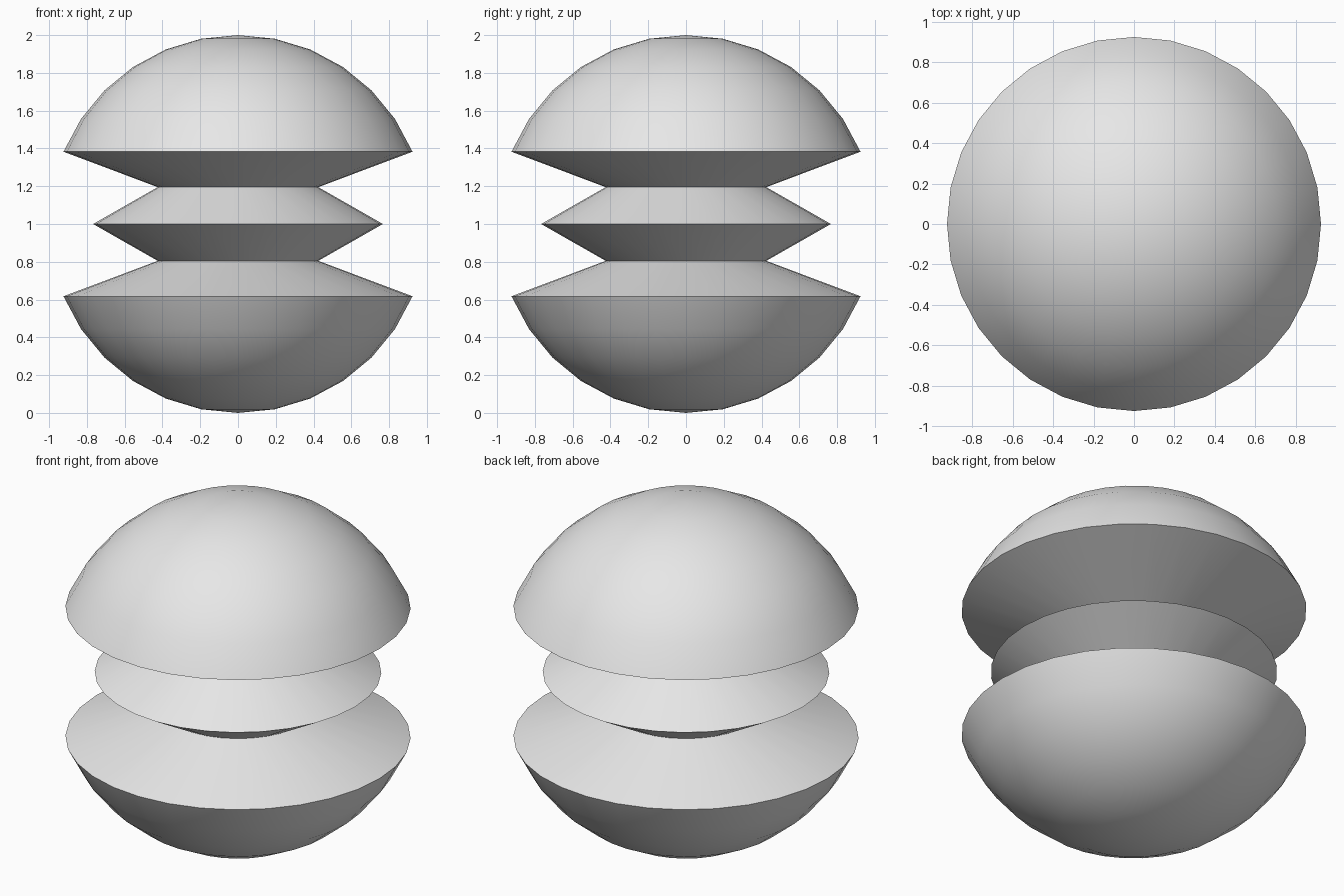
import bpy, bmesh, math

cube = bpy.data.objects.get("Cube")
if cube:
    bpy.data.objects.remove(cube, do_unlink=True)

# Plain grey material
GREY = (0.8, 0.8, 0.8, 1.0)
mat = bpy.data.materials.new("light_grey")
mat.diffuse_color = GREY
mat.use_nodes = True
mat.node_tree.nodes["Principled BSDF"].inputs["Base Color"].default_value = GREY

# Sphere standing on the ground
RINGS = 16
bm = bmesh.new()
bmesh.ops.create_uvsphere(bm, u_segments=32, v_segments=RINGS, radius=1.0)

# Pull in the rings around the middle: two narrow waists and a thin disc between
middle_radii = {7: 0.425, 8: 0.767, 9: 0.425}
for v in bm.verts:
    ring = round(math.acos(max(-1.0, min(1.0, v.co.z))) * RINGS / math.pi)
    if ring in middle_radii:
        k = middle_radii[ring] / math.hypot(v.co.x, v.co.y)
        v.co.x *= k
        v.co.y *= k
    v.co.z += 1.0

mesh = bpy.data.meshes.new("grooved_sphere")
bm.to_mesh(mesh)
bm.free()
mesh.materials.append(mat)
body = bpy.data.objects.new("grooved_sphere", mesh)
bpy.context.collection.objects.link(body)

# Smooth domes, sharp rims
bpy.ops.object.select_all(action='DESELECT')
body.select_set(True)
bpy.context.view_layer.objects.active = body
bpy.ops.object.shade_smooth_by_angle(angle=math.radians(30))
